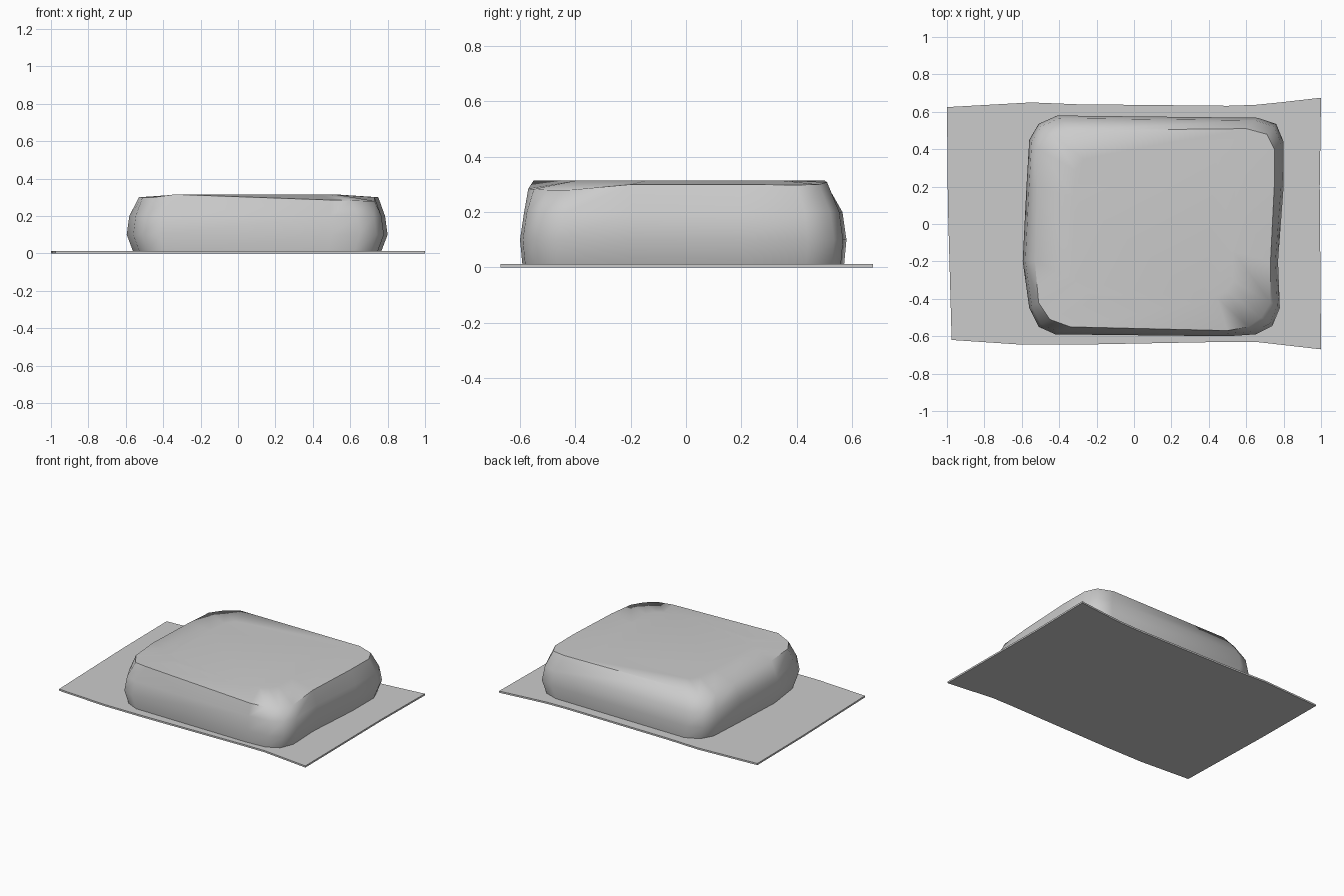
import bpy, bmesh, math

CX = 0.1  # x centre of the padded block


def loft(name, rings):
    """Closed solid from matching rings of points, capped at both ends."""
    bm = bmesh.new()
    loops = [[bm.verts.new(p) for p in ring] for ring in rings]
    n = len(loops[0])
    for a, b in zip(loops, loops[1:]):
        for i in range(n):
            j = (i + 1) % n
            bm.faces.new((a[i], a[j], b[j], b[i]))
    bm.faces.new(loops[0][::-1])
    bm.faces.new(loops[-1])
    bmesh.ops.recalc_face_normals(bm, faces=bm.faces)
    mesh = bpy.data.meshes.new(name)
    bm.to_mesh(mesh)
    bm.free()
    obj = bpy.data.objects.new(name, mesh)
    bpy.context.collection.objects.link(obj)
    return obj


# Thin base sheet with a gently wavy outline
sheet = [(-0.975, -0.62), (-0.6, -0.645), (-0.3, -0.645), (0.5, -0.63), (0.65, -0.63),
         (1, -0.67), (0.993, 0.2), (1, 0.675), (0.78, 0.65), (0.65, 0.637), (0.5, 0.632),
         (-0.3, 0.64), (-0.55, 0.65), (-1, 0.625), (-0.995, 0.1)]
loft("base_sheet", [[(x, y, z) for x, y in sheet] for z in (0, 0.012)])

# Rounded block: widest outline, and the slightly uneven upper rim
outline = [(-0.42, -0.59), (0.5, -0.6), (0.65, -0.59), (0.74, -0.545), (0.78, -0.45),
           (0.77, -0.2), (0.8, 0.2), (0.8, 0.44), (0.76, 0.535), (0.66, 0.568),
           (-0.41, 0.58), (-0.51, 0.535), (-0.56, 0.45), (-0.575, 0.2), (-0.595, -0.2),
           (-0.56, -0.45), (-0.51, -0.55)]
rim = [(-0.34, -0.55, 0.315), (0.5, -0.57, 0.285), (0.61, -0.55, 0.283), (0.68, -0.5, 0.28),
       (0.73, -0.42, 0.28), (0.73, -0.2, 0.3), (0.75, 0.2, 0.3), (0.75, 0.4, 0.298),
       (0.71, 0.48, 0.3), (0.6, 0.51, 0.308), (-0.33, 0.5, 0.315), (-0.44, 0.48, 0.295),
       (-0.51, 0.4, 0.29), (-0.52, 0.2, 0.295), (-0.53, -0.2, 0.3), (-0.51, -0.42, 0.3),
       (-0.45, -0.51, 0.3)]
walls = [(0.95, 0.985, 0.008), (1, 1, 0.1), (0.98, 0.975, 0.2)]  # x scale, y scale, z
rings = [[(CX + (x - CX) * sx, y * sy, z) for x, y in outline] for sx, sy, z in walls]
rings.append(rim)
rings.append([(CX + (x - CX) * 0.68, y * 0.72, 0.314) for x, y, z in rim])
block = loft("padded_block", rings)

bpy.context.view_layer.objects.active = block
block.select_set(True)
bpy.ops.object.shade_smooth_by_angle(angle=math.radians(60))
